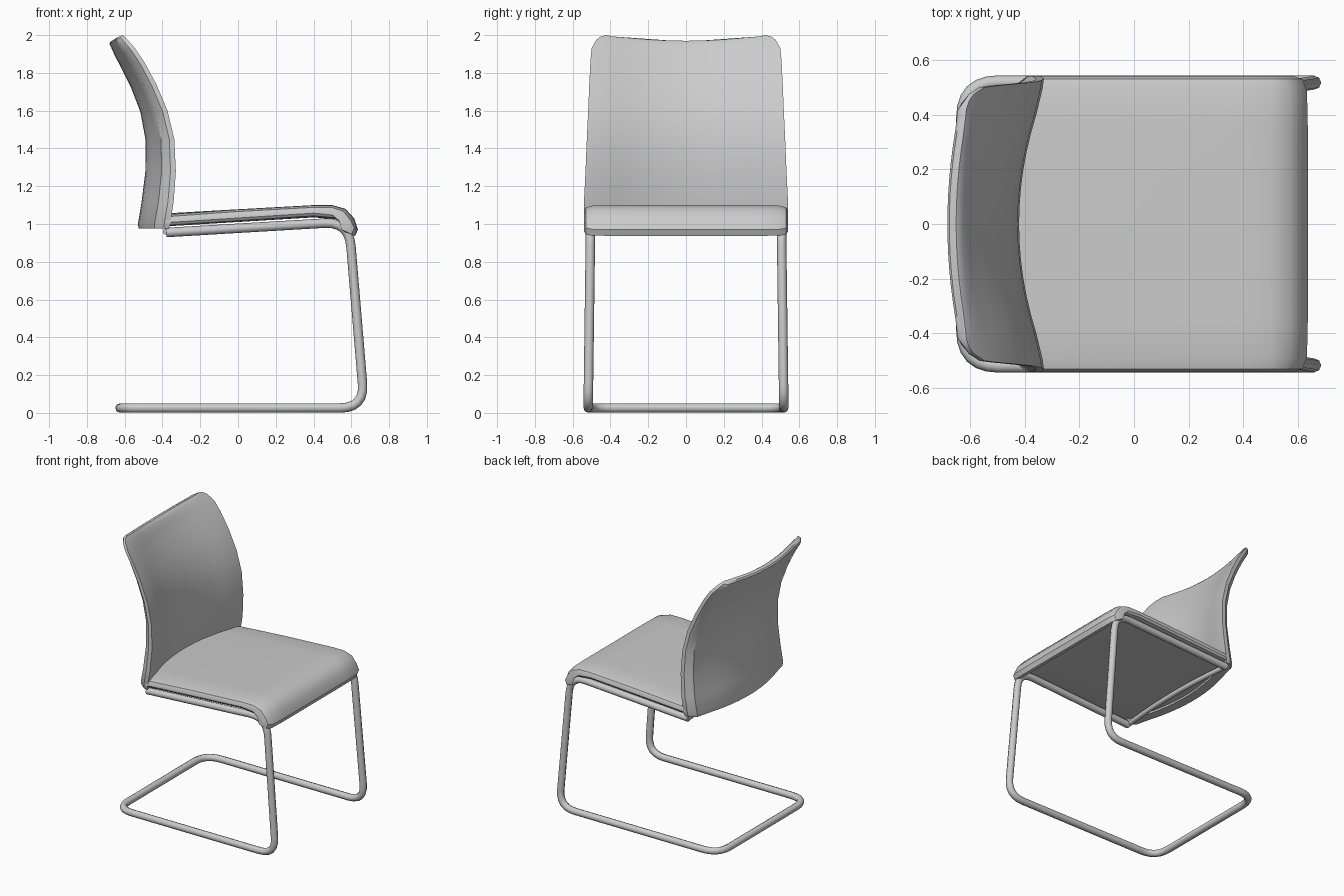
import bpy, bmesh, math
from mathutils import Vector

cube = bpy.data.objects.get("Cube")
if cube:
    bpy.data.objects.remove(cube)

grey = bpy.data.materials.new("neutral_grey")
grey.use_nodes = True
colour = (0.6, 0.6, 0.6, 1)
grey.diffuse_color = colour
grey.node_tree.nodes["Principled BSDF"].inputs["Base Color"].default_value = colour


def lerp(a, b, t):
    return a + (b - a) * t


def smooth(obj, angle=35):
    bpy.ops.object.select_all(action="DESELECT")
    obj.select_set(True)
    bpy.context.view_layer.objects.active = obj
    bpy.ops.object.shade_smooth_by_angle(angle=math.radians(angle))


def loft(name, rings):
    """Skin a list of equal closed rings and cap both ends."""
    bm = bmesh.new()
    rows = [[bm.verts.new(p) for p in ring] for ring in rings]
    n = len(rows[0])
    for a, b in zip(rows, rows[1:]):
        for i in range(n):
            j = (i + 1) % n
            bm.faces.new((a[i], a[j], b[j], b[i]))
    for row in (rows[0], rows[-1]):
        bm.faces.new(row)
    bmesh.ops.recalc_face_normals(bm, faces=bm.faces)
    mesh = bpy.data.meshes.new(name)
    bm.to_mesh(mesh)
    bm.free()
    mesh.materials.append(grey)
    obj = bpy.data.objects.new(name, mesh)
    bpy.context.collection.objects.link(obj)
    smooth(obj)
    return obj


def fillet(points, radius, steps=6):
    """Round every inner corner of a polyline."""
    pts = [Vector(p) for p in points]
    out = [pts[0]]
    for a, b, c in zip(pts, pts[1:], pts[2:]):
        p = b + (a - b).normalized() * radius
        q = b + (c - b).normalized() * radius
        for k in range(steps + 1):
            t = k / steps
            out.append(p.lerp(b, t).lerp(b.lerp(q, t), t))
    return out + [pts[-1]]


def tube(name, path, radius):
    curve = bpy.data.curves.new(name, "CURVE")
    curve.dimensions = "3D"
    curve.bevel_depth = radius
    curve.bevel_resolution = 2
    curve.use_fill_caps = True
    spline = curve.splines.new("POLY")
    spline.points.add(len(path) - 1)
    for point, co in zip(spline.points, path):
        point.co = (*co, 1)
    obj = bpy.data.objects.new(name, curve)
    bpy.context.collection.objects.link(obj)
    bpy.ops.object.select_all(action="DESELECT")
    obj.select_set(True)
    bpy.context.view_layer.objects.active = obj
    bpy.ops.object.convert(target="MESH")
    obj = bpy.context.object
    obj.data.materials.clear()
    obj.data.materials.append(grey)
    smooth(obj, 50)


# Cantilever frame: one bent tube, mirrored from side to side
side = [(-0.38, 0.51, 0.955), (0.587, 0.505, 1.012),
        (0.67, 0.518, 0.026), (-0.625, 0.518, 0.026)]
other = [(x, -y, z) for x, y, z in reversed(side)]
tube("cantilever_frame", fillet(side + other, 0.13), 0.025)

# Thin curved rail that joins the tube ends below the seat
rail = [(-0.38 + 0.03 * (1 - t * t), 0.51 * t, 0.96)
        for t in [k / 6 - 1 for k in range(13)]]
tube("rear_rail", rail, 0.018)

# Seat: side profile swept across, with a rolled front lip
profile = [(-0.38, 1.05), (0.0, 1.078), (0.4, 1.1), (0.5, 1.1), (0.57, 1.08),
           (0.615, 1.03), (0.635, 0.97), (0.62, 0.937), (0.585, 0.947),
           (0.565, 0.995), (0.52, 1.025), (0.4, 1.035), (-0.38, 0.985)]
half = [(0.54, 0.05, 0.032), (0.53, 0.02, 0.012), (0.49, 0.003, 0.002),
        (0.36, 0, 0), (0.18, 0, 0)]
stations = half + [(0, 0, 0)] + [(-y, f, d) for y, f, d in reversed(half)]
rings = []
for y, front, drop in stations:
    ring = []
    for i, (x, z) in enumerate(profile):
        if x < -0.3:
            x -= 0.11 * (1 - (y / 0.54) ** 2)
        elif x > 0.45:
            x -= front * (x - 0.45) / 0.185
        z += -drop if i < 6 else drop * 0.7
        ring.append((x, y, z))
    rings.append(ring)
loft("seat", rings)

# Backrest rows: height, half width, front x at side, front x at centre, thickness
rows = [(0.975, 0.53, -0.345, -0.455, 0.07), (1.0, 0.54, -0.335, -0.45, 0.08),
        (1.12, 0.54, -0.318, -0.435, 0.075), (1.28, 0.532, -0.308, -0.42, 0.07),
        (1.45, 0.525, -0.318, -0.425, 0.065), (1.6, 0.518, -0.355, -0.455, 0.062),
        (1.74, 0.512, -0.415, -0.51, 0.058), (1.86, 0.506, -0.482, -0.57, 0.052),
        (1.93, 0.5, -0.53, -0.605, 0.05), (1.975, 0.475, -0.57, -0.625, 0.048),
        (1.993, 0.45, -0.59, -0.64, 0.042), (2.0, 0.42, -0.605, -0.65, 0.025)]
spread = [k / 8 for k in range(-8, 9)]
rings = []
for z, w, x_side, x_mid, thick in rows:
    dip = 0.03 * max(0, (z - 1.7) / 0.3)
    lean = 0.5 * max(0, min(1, (z - 1.4) / 0.4))

    def spot(t, depth):
        # Rounded side edges: the outermost columns pull in at both faces
        edge = 0.3 * thick if abs(t) == 1 else 0
        x = lerp(x_mid, x_side, t * t) - (edge if depth == 0 else thick - edge)
        y = w * (t if abs(t) in (0, 1) else t * 1.06 if abs(t) > 0.8 else t)
        lower = dip * (1 - t * t) + lean * (0.4 * thick if depth else 0)
        return (x, y, z - lower)

    rings.append([spot(t, 0) for t in spread]
                 + [spot(t, 1) for t in reversed(spread)])
loft("backrest", rings)
